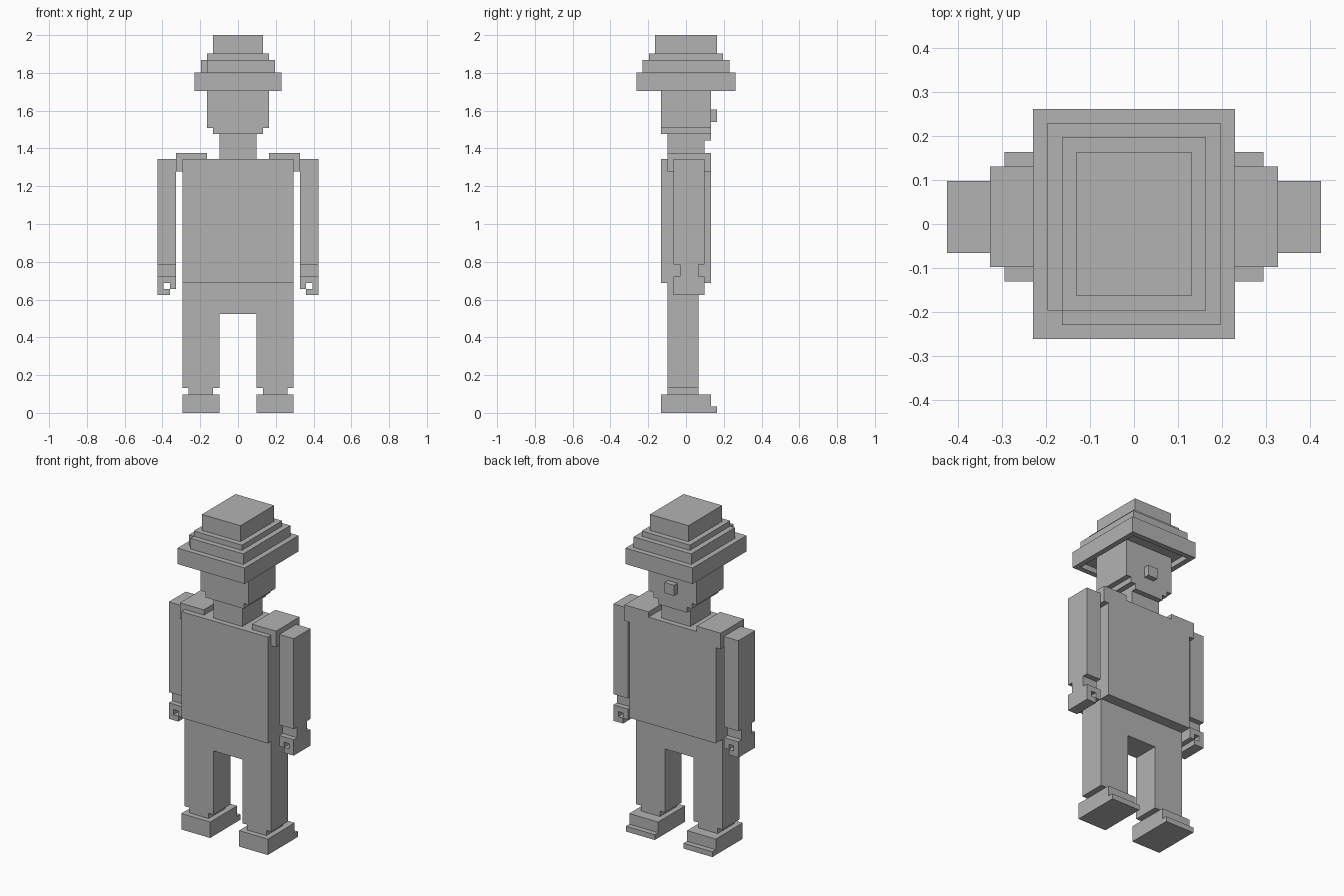
import bpy
import bmesh

UNIT = 2 / 61  # every part snaps to this block size

cube = bpy.data.objects.get("Cube")
if cube:
    bpy.data.objects.remove(cube, do_unlink=True)

grey = bpy.data.materials.new("plain_grey")
grey.use_nodes = True
colour = (0.45, 0.45, 0.45, 1)
grey.diffuse_color = colour
grey.node_tree.nodes["Principled BSDF"].inputs["Base Color"].default_value = colour


def finish(name, bm):
    """Scale the block-unit mesh and link it as a named object."""
    bmesh.ops.recalc_face_normals(bm, faces=bm.faces[:])
    bmesh.ops.scale(bm, vec=(UNIT, UNIT, UNIT), verts=bm.verts[:])
    mesh = bpy.data.meshes.new(name)
    bm.to_mesh(mesh)
    bm.free()
    mesh.materials.append(grey)
    obj = bpy.data.objects.new(name, mesh)
    bpy.context.collection.objects.link(obj)
    return obj


def prism(outline, z):
    """Extrude a plan outline between two heights."""
    bm = bmesh.new()
    base = bm.faces.new([bm.verts.new((px, py, z[0])) for px, py in outline])
    top = bmesh.ops.extrude_face_region(bm, geom=[base], use_keep_orig=True)["geom"]
    verts = [v for v in top if isinstance(v, bmesh.types.BMVert)]
    bmesh.ops.translate(bm, vec=(0, 0, z[1] - z[0]), verts=verts)
    bmesh.ops.recalc_face_normals(bm, faces=bm.faces[:])
    return bm


def rectangle(x, y):
    return [(x[0], y[0]), (x[1], y[0]), (x[1], y[1]), (x[0], y[1])]


def block(name, x, y, z):
    return finish(name, prism(rectangle(x, y), z))


def centred(name, half_x, y, z):
    return block(name, (-half_x, half_x), y, z)


def pair(name, x, y, z):
    block("left_" + name, x, y, z)
    block("right_" + name, (-x[1], -x[0]), y, z)


# Feet, ankles and legs
pair("shoe", (3, 9), (-4, 4), (0, 3))
pair("toe_cap", (3, 9), (4, 5), (0, 1))
pair("ankle", (4, 8), (-3, 2), (3, 4))
pair("leg", (3, 9), (-3, 2), (4, 16))
centred("hips", 9, (-3, 2), (16, 21))

# Torso and shoulders
centred("torso", 9, (-4, 4), (21, 41))
pair("shoulder_pad", (5, 10), (-3, 4), (41, 42))
pair("shoulder_joint", (9, 10), (-3, 4), (39, 41))

# Arms and curled hands
pair("arm", (10, 13), (-2, 3), (24, 41))
pair("wrist", (10, 13), (-1, 2), (22, 24))
grip = (-2, 3)
pair("palm", (10, 13), grip, (21, 22))
pair("hand_side", (12, 13), grip, (19, 21))
pair("fingers", (11, 12), grip, (19, 20))
pair("thumb", (10, 11), grip, (20, 21))

# Neck and head
centred("neck", 3, (-3, 3), (41, 45))
centred("chin", 3, (3, 4), (44, 45))
centred("jaw", 4, (-4, 4), (45, 46))
centred("head", 5, (-4, 4), (46, 53))
centred("nose", 1, (4, 5), (47, 49))

# Hat brim with a recess underneath
brim = prism(rectangle((-7, 7), (-8, 8)), (52, 55))
underside = min(brim.faces, key=lambda f: f.calc_center_median().z)
bmesh.ops.inset_region(brim, faces=[underside], thickness=1, use_even_offset=True)
well = bmesh.ops.extrude_face_region(brim, geom=[underside])["geom"]
bmesh.ops.translate(brim, vec=(0, 0, 1),
                    verts=[v for v in well if isinstance(v, bmesh.types.BMVert)])
if underside.is_valid:
    bmesh.ops.delete(brim, geom=[underside], context="FACES_ONLY")
finish("hat_brim", brim)

# Stepped crown, with one corner of the lowest step cut away
step = [(-5, -7), (6, -7), (6, 7), (-6, 7), (-6, -6), (-5, -6)]
finish("hat_lower_step", prism(step, (55, 57)))
centred("hat_upper_step", 5, (-6, 6), (57, 58))
centred("hat_crown", 4, (-5, 5), (58, 61))
